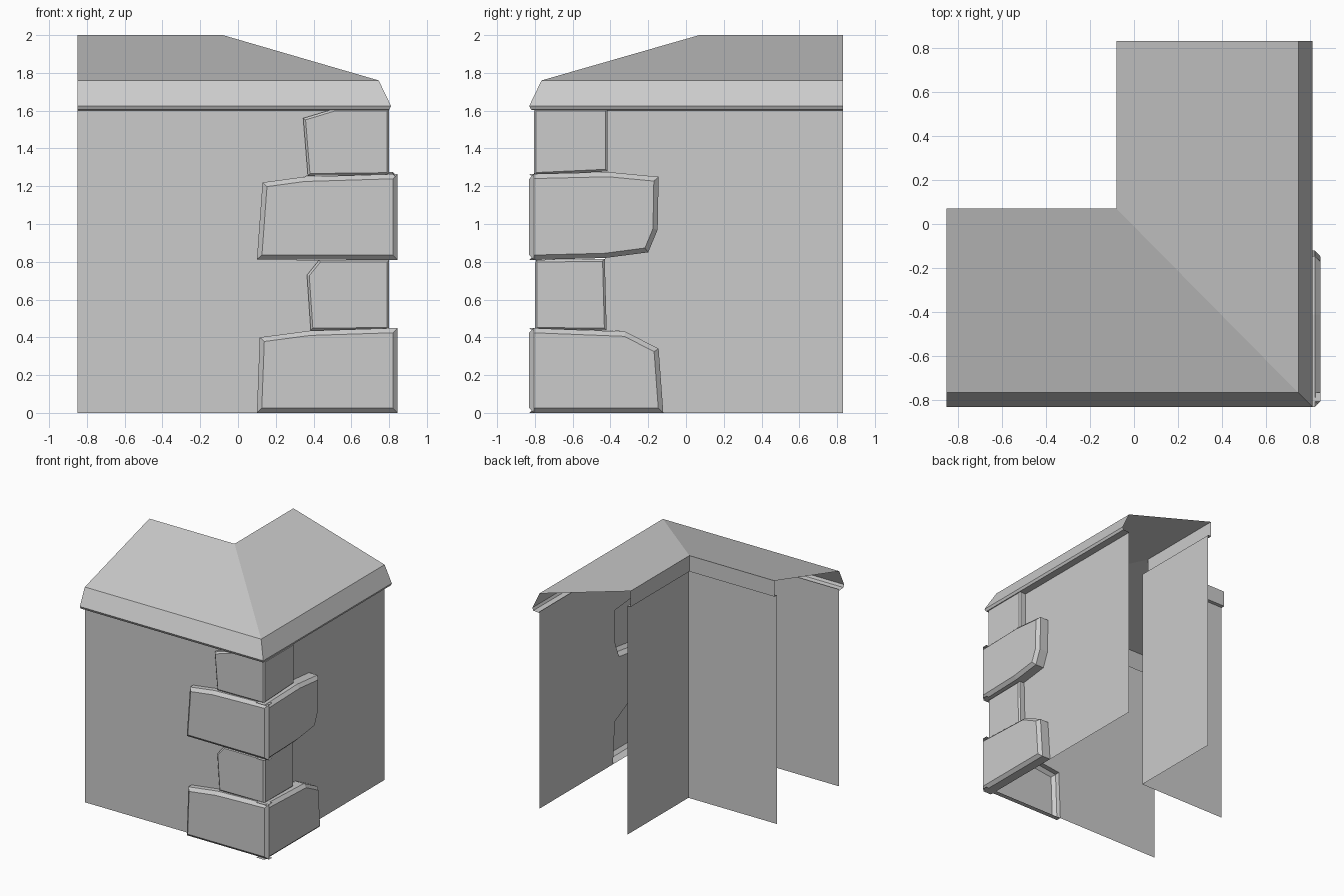
import bpy
from mathutils import Vector

if "Cube" in bpy.data.objects:
    bpy.data.objects.remove(bpy.data.objects["Cube"])

WALL_X, WALL_Y = 0.745, -0.765      # outer wall planes
END_X, END_Y = -0.85, 0.83          # open ends of the two wings


def make(name, verts, faces):
    me = bpy.data.meshes.new(name)
    me.from_pydata([tuple(v) for v in verts], [], faces)
    me.update()
    ob = bpy.data.objects.new(name, me)
    bpy.context.collection.objects.link(ob)
    return ob


def sweep_corner(name, profile):
    """Run a profile of (x, y, z) corner points along both wings of the L."""
    verts, faces = [], []
    for x, y, z in profile:
        verts += [(END_X, y, z), (x, y, z), (x, END_Y, z)]
    for i in range(len(profile) - 1):
        for k in range(2):
            a = i * 3 + k
            faces.append((a, a + 1, a + 4, a + 3))
    return make(name, verts, faces)


def inset(pts, d):
    """Mitred inset of a counter-clockwise outline."""
    out, n = [], len(pts)
    for i in range(n):
        p, a, b = Vector(pts[i]), Vector(pts[i - 1]), Vector(pts[(i + 1) % n])
        e1, e2 = (p - a).normalized(), (b - p).normalized()
        n1, n2 = Vector((-e1.y, e1.x)), Vector((-e2.y, e2.x))
        out.append(p + (n1 + n2) * d / max(0.3, 1 + n1.dot(n2)))
    return out


def front(u, z, d):
    return (u, WALL_Y - d, z)


def right(u, z, d):
    # mirrored so that u runs towards the corner
    return (WALL_X + d, -u, z)


def add_slab(verts, faces, place, end, corner_u, z0, z1, depth, c, flip):
    """Open-backed stone face with chamfered rim; end profile runs bottom to top."""
    pts = [(corner_u, z0), (corner_u, z1)] + end[::-1]
    n, base = len(pts), len(verts)
    rings = [(pts, 0), (pts, depth - c), (inset(pts, c), depth)]
    for ring, d in rings:
        verts += [place(p[0], p[1], d) for p in ring]
    new = [tuple(base + 2 * n + i for i in range(n))]
    for r in range(2):
        for i in range(n):
            if i == 0 and (r == 0 or flip):     # corner side belongs to the other face
                continue
            j = (i + 1) % n
            a = base + r * n
            new.append((a + i, a + j, a + n + j, a + n + i))
    faces += [f[::-1] for f in new] if flip else new


# Quoin stones: front end profile, right end profile (u = -y),
# corner x, corner -y, corner bottom z, corner top z, chamfer
STONES = [
    ([(.10, 0), (.115, .40), (.38, .435)],
     [(.12, 0), (.145, .34), (.32, .43)], .845, .83, 0, .45, .025),
    ([(.385, .437), (.365, .73), (.43, .81)],
     [(.42, .437), (.43, .815)], .80, .80, .44, .81, .012),
    ([(.10, .812), (.13, 1.22), (.35, 1.25)],
     [(.43, .82), (.20, .85), (.15, .97), (.145, 1.25), (.41, 1.275)],
     .845, .83, .81, 1.265, .025),
    ([(.37, 1.255), (.345, 1.56), (.51, 1.61)],
     [(.415, 1.278), (.415, 1.61)], .80, .805, 1.26, 1.61, .012),
]

front_edge, right_edge = [], []
for i, (fe, re, cx, cy, z0, z1, c) in enumerate(STONES):
    verts, faces = [], []
    add_slab(verts, faces, front, fe, cx, z0, z1, cy + WALL_Y, c, False)
    add_slab(verts, faces, right, re, cy, z0, z1, cx - WALL_X, c, True)
    # right wing uses u = -y, so its winding is reversed
    make(f"corner_stone_{i + 1}", verts, faces)
    front_edge += fe
    right_edge += re

# Outer walls, notched around the stones
outline = [(END_X, 0)] + front_edge + [(END_X, 1.61)]
make("front_wall", [front(u, z, 0) for u, z in outline], [tuple(range(len(outline)))])
outline = [(-END_Y, 0)] + right_edge + [(-END_Y, 1.61)]
make("right_wall", [right(u, z, 0) for u, z in outline],
     [tuple(range(len(outline)))[::-1]])

# Inner walls
sweep_corner("inner_wall", [(-.05, .04, 0), (-.05, .04, 1.87)])

# Sloping cap with rear band, bevelled front edge and lip
sweep_corner("roof_cap", [
    (WALL_X, WALL_Y, 1.60), (.80, -.82, 1.605), (.81, -.83, 1.625),
    (.745, -.765, 1.76), (-.08, .07, 2.0), (-.08, .07, 1.87), (-.05, .04, 1.87)])
